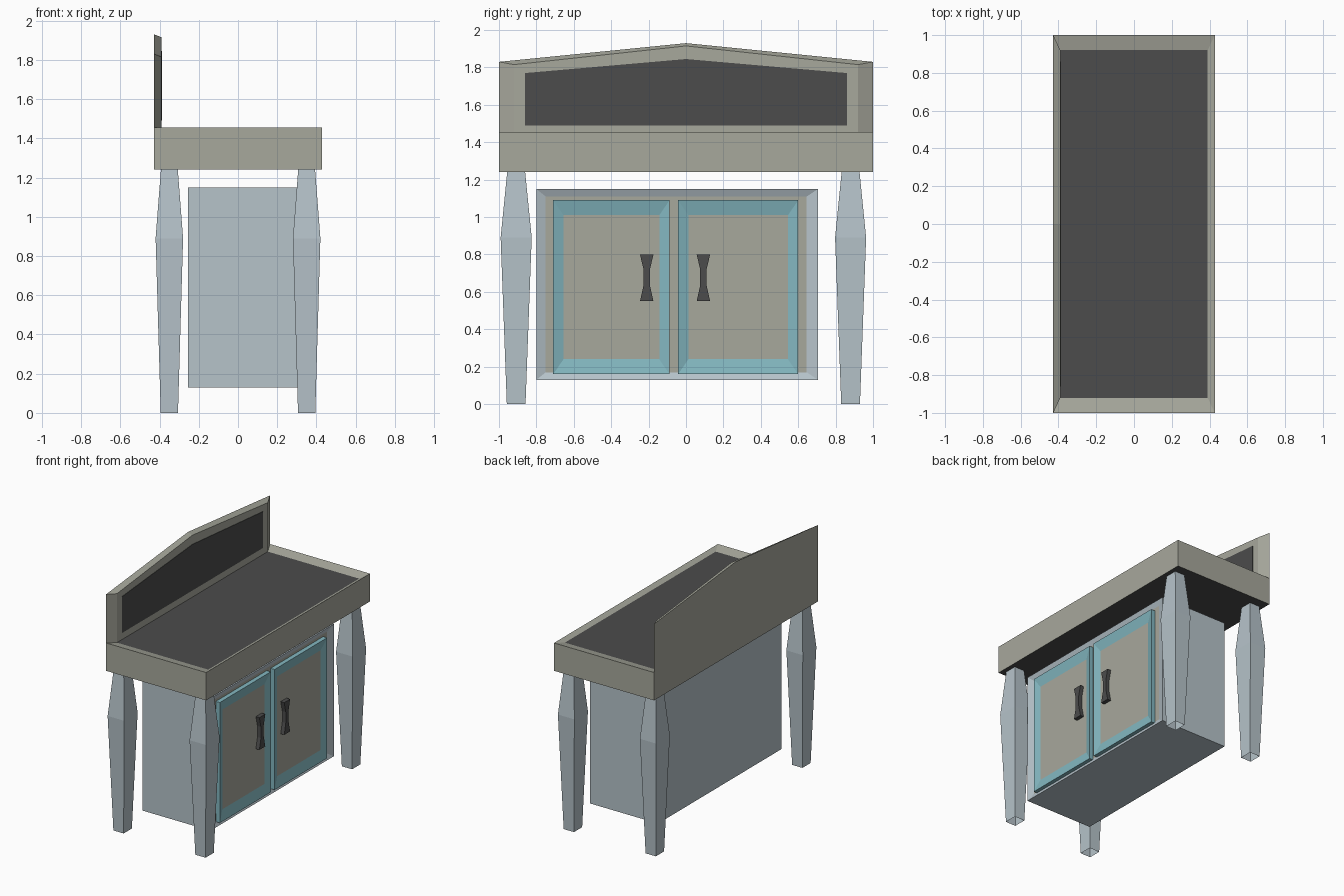
import bpy, bmesh

if "Cube" in bpy.data.objects:
    bpy.data.objects.remove(bpy.data.objects["Cube"])


def material(name, r, g, b):
    lin = [((c / 255 + 0.055) / 1.055) ** 2.4 for c in (r, g, b)]
    m = bpy.data.materials.new(name)
    m.diffuse_color = (*lin, 1)
    m.use_nodes = True
    m.node_tree.nodes["Principled BSDF"].inputs["Base Color"].default_value = m.diffuse_color
    return m


STONE = material("stone beige", 167, 168, 156)
BLUE = material("pale blue grey", 182, 195, 202)
TEAL = material("teal", 131, 183, 192)
DARK = material("charcoal", 76, 76, 76)


def loft(name, rings, axis, side, start=None, end=None):
    """Skin matching 2D rings [(height, points)] along an axis; start/end are cap materials."""
    mats = [side] + [m for m in (start, end) if m and m != side]
    bm = bmesh.new()
    place = {"x": lambda h, p: (h, p[0], p[1]), "z": lambda h, p: (p[0], p[1], h)}[axis]
    loops = [[bm.verts.new(place(h, p)) for p in pts] for h, pts in rings]
    n = len(loops[0])
    for a, b in zip(loops, loops[1:]):
        for i in range(n):
            j = (i + 1) % n
            bm.faces.new((a[i], a[j], b[j], b[i]))
    if start:
        bm.faces.new(loops[0][::-1]).material_index = mats.index(start)
    if end:
        bm.faces.new(loops[-1]).material_index = mats.index(end)
    me = bpy.data.meshes.new(name)
    bm.to_mesh(me)
    bm.free()
    for m in mats:
        me.materials.append(m)
    ob = bpy.data.objects.new(name, me)
    bpy.context.collection.objects.link(ob)
    return ob


def rect(a0, a1, b0, b1):
    return [(a0, b0), (a1, b0), (a1, b1), (a0, b1)]


def gable(half, base, eave, peak):
    return [(-half, base), (half, base), (half, eave), (0, peak), (-half, eave)]


# Worktop tray with a sunk dark surface
outer = rect(-0.4275, 0.4275, -1, 1)
inner = rect(-0.39, 0.39, -0.92, 0.92)
loft("worktop", [(1.24, outer), (1.455, outer), (1.437, inner)], "z", STONE, DARK, DARK)

# Gabled backboard with chamfered front edges, and its dark panel
loft("backboard", [(-0.4275, gable(1, 1.43, 1.83, 1.93)),
                   (-0.39, gable(0.92, 1.43, 1.815, 1.915))], "x", STONE, STONE, STONE)
panel = gable(0.86, 1.49, 1.77, 1.845)
loft("backboard_panel", [(-0.391, panel), (-0.387, panel)], "x", DARK, DARK, DARK)

# Four tapered legs, open at the foot
for xn, cx in (("back", -0.35), ("front", 0.35)):
    for yn, cy in (("left", -0.908), ("right", 0.88)):
        rings = [(z, rect(cx - hx, cx + hx, cy - hy, cy + hy))
                 for z, hx, hy in ((0, 0.044, 0.05), (0.89, 0.07, 0.083), (1.24, 0.043, 0.048))]
        loft(f"{xn}_leg_{yn}", rings, "z", BLUE)

# Cabinet body with a recessed front
body = rect(-0.80, 0.705, 0.13, 1.15)
recess = rect(-0.75, 0.645, 0.17, 1.11)
loft("cabinet", [(-0.255, body), (0.325, body), (0.308, recess)], "x", BLUE, BLUE, STONE)

# Two doors with sunk panels, each with a bow-tie handle
for name, y0, y1, hy in (("left", -0.71, -0.088, -0.21), ("right", -0.042, 0.60, 0.093)):
    edge = rect(y0, y1, 0.16, 1.09)
    sunk = rect(y0 + 0.055, y1 - 0.055, 0.24, 1.01)
    loft(f"{name}_door", [(0.305, edge), (0.342, edge), (0.325, sunk)], "x", TEAL, TEAL, STONE)
    half = ((0.036, 0.55), (0.017, 0.635), (0.017, 0.72), (0.036, 0.80))
    bow = [(hy + w, z) for w, z in half] + [(hy - w, z) for w, z in reversed(half)]
    loft(f"{name}_handle", [(0.32, bow), (0.355, bow)], "x", DARK, DARK, DARK)
